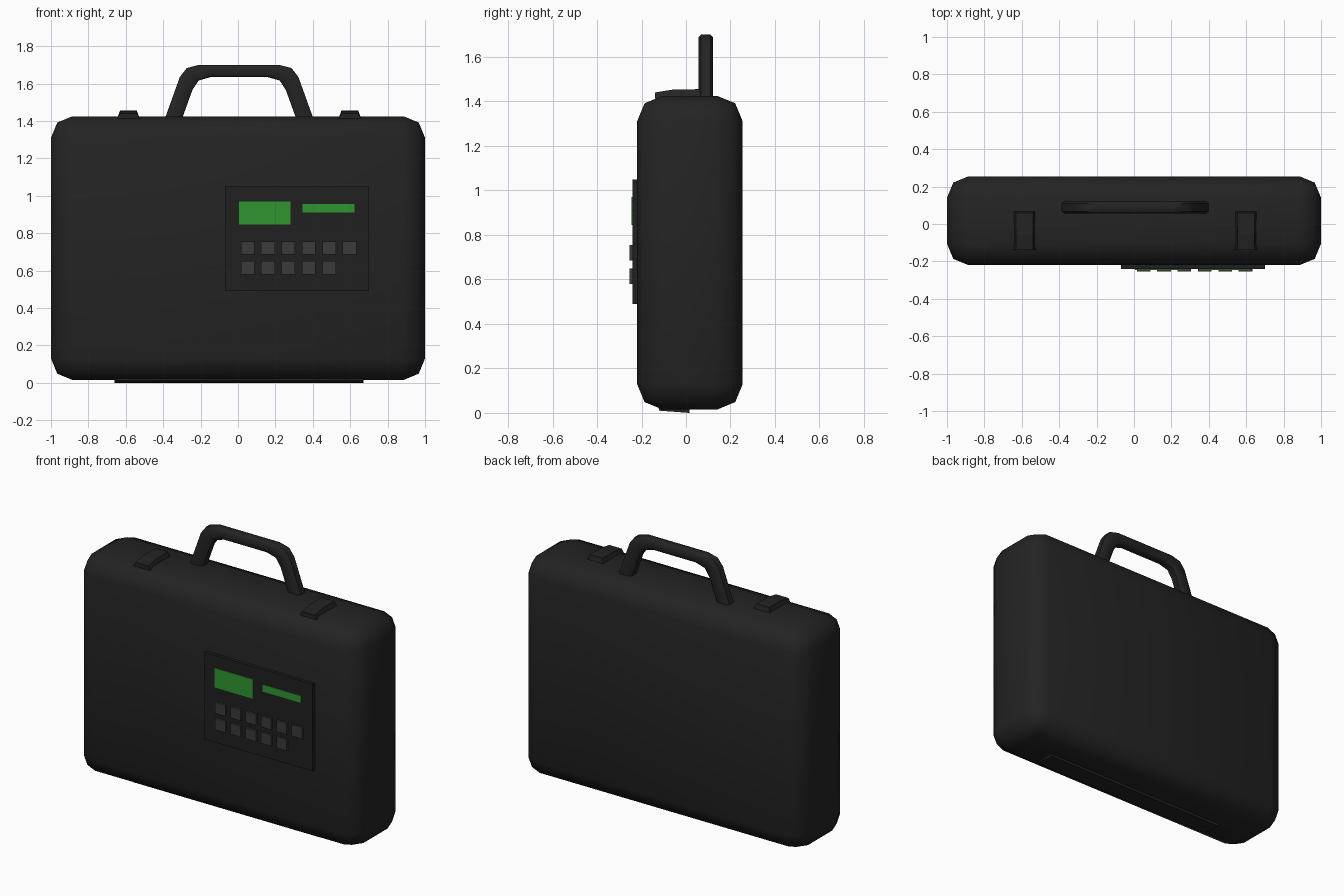
import bpy, bmesh, math
from mathutils import Vector

if "Cube" in bpy.data.objects:
    bpy.data.objects.remove(bpy.data.objects["Cube"])


def material(name, r, g, b):
    m = bpy.data.materials.new(name)
    m.diffuse_color = (r, g, b, 1)
    m.use_nodes = True
    m.node_tree.nodes["Principled BSDF"].inputs["Base Color"].default_value = m.diffuse_color
    return m


BLACK = material("case black", 0.017, 0.017, 0.017)
PANEL = material("panel black", 0.014, 0.014, 0.014)
GREY = material("button grey", 0.043, 0.043, 0.043)
GREEN = material("screen green", 0.03, 0.30, 0.03)


def finish(bm, name, mat, smooth=None):
    bmesh.ops.recalc_face_normals(bm, faces=bm.faces)
    me = bpy.data.meshes.new(name)
    bm.to_mesh(me)
    bm.free()
    ob = bpy.data.objects.new(name, me)
    bpy.context.collection.objects.link(ob)
    me.materials.append(mat)
    if smooth:
        bpy.ops.object.select_all(action='DESELECT')
        ob.select_set(True)
        bpy.context.view_layer.objects.active = ob
        bpy.ops.object.shade_smooth_by_angle(angle=math.radians(smooth))
    return ob


def box(name, lo, hi, mat, bevel=0, smooth=None):
    bm = bmesh.new()
    bmesh.ops.create_cube(bm, size=1)
    lo, hi = Vector(lo), Vector(hi)
    for v in bm.verts:
        v.co = Vector([(lo[i] + hi[i]) / 2 + v.co[i] * (hi[i] - lo[i]) for i in range(3)])
    if bevel:
        bmesh.ops.bevel(bm, geom=bm.edges[:], offset=bevel, segments=2,
                        profile=0.5, affect='EDGES')
    return finish(bm, name, mat, smooth)


def loft(name, rings, mat, smooth=None):
    bm = bmesh.new()
    vs = [[bm.verts.new(p) for p in ring] for ring in rings]
    n = len(vs[0])
    for a, b in zip(vs, vs[1:]):
        for i in range(n):
            bm.faces.new((a[i], a[(i + 1) % n], b[(i + 1) % n], b[i]))
    bm.faces.new(vs[0])
    bm.faces.new(vs[-1])
    return finish(bm, name, mat, smooth)


# Case body with rounded edges
box("case_body", (-1, -0.22, 0.015), (1, 0.255, 1.425), BLACK, 0.115, 60)

# Handle: chamfered section swept between an outer and inner outline
outer = [(0.405, 1.39), (0.317, 1.635), (0.28, 1.683), (0.213, 1.70)]
inner = [(0.313, 1.39), (0.25, 1.565), (0.217, 1.616), (0.15, 1.635)]
pairs = list(zip(outer, inner))
pairs = [((-o[0], o[1]), (-i[0], i[1])) for o, i in pairs] + pairs[::-1]
section = [(1, .65), (.65, 1), (-.65, 1), (-1, .65), (-1, -.65), (-.65, -1), (.65, -1), (1, -.65)]
rings = []
for o, i in pairs:
    o, i = Vector((o[0] + 0.006, 0.089, o[1])), Vector((i[0] + 0.006, 0.089, i[1]))
    rings.append([(o + i) / 2 + (o - i) / 2 * s + Vector((0, 0.033 * t, 0)) for s, t in section])
loft("handle", rings, BLACK, 50)

# Latches: side profile with a sloped front flap and tapered sides
profile = [(-0.14, 1.412, 0), (-0.14, 1.44, 1), (-0.06, 1.453, 1), (0.06, 1.455, 1), (0.07, 1.415, 0)]
for side, cx in (("left", -0.586), ("right", 0.598)):
    rings = []
    for s in (-1, 1):
        rings.append([(cx + s * (0.045 if top else 0.06), y, z) for y, z, top in profile])
    loft("latch_" + side, rings, BLACK)

# Bottom hinge strip, tilted
strip = [(-0.125, 0.03), (-0.12, 0.01), (0.015, 0.0), (0.015, 0.03)]
loft("bottom_strip", [[(x, y, z) for y, z in strip] for x in (-0.66, 0.672)], BLACK)

# Control panel and screens
box("control_panel", (-0.07, -0.241, 0.49), (0.70, -0.20, 1.05), PANEL)
box("main_screen", (0.006, -0.246, 0.845), (0.28, -0.238, 0.97), GREEN)
box("status_screen", (0.345, -0.246, 0.91), (0.622, -0.238, 0.955), GREEN)

# Keypad: six buttons above five
for row, (z, count) in enumerate(((0.685, 6), (0.58, 5))):
    for c in range(count):
        x = 0.015 + 0.109 * c
        box(f"button_{row}_{c}", (x, -0.255, z), (x + 0.073, -0.238, z + 0.07), GREY)
